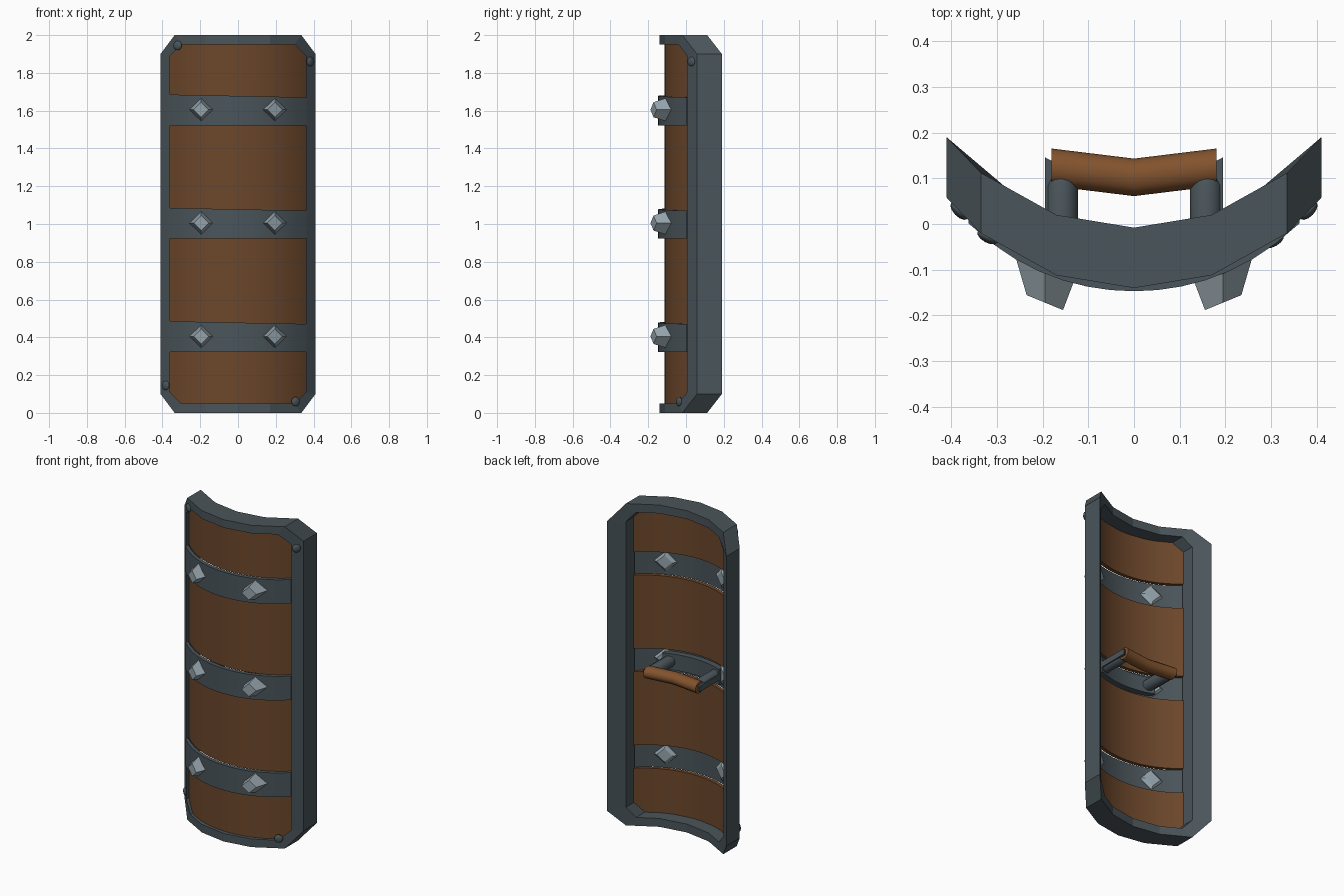
import bpy, bmesh, math

if "Cube" in bpy.data.objects:
    bpy.data.objects.remove(bpy.data.objects["Cube"])

def mat(name, c):
    m = bpy.data.materials.new(name)
    m.diffuse_color = (*c, 1)
    m.use_nodes = True
    m.node_tree.nodes["Principled BSDF"].inputs["Base Color"].default_value = m.diffuse_color
    return m

IRON = mat("dark iron", (0.068, 0.090, 0.102))
WOOD = mat("brown wood", (0.150, 0.063, 0.024))
GRIP = mat("light wood", (0.225, 0.087, 0.027))
STEEL = mat("pale steel", (0.30, 0.37, 0.41))

def make(name, verts, faces, material, smooth=False):
    me = bpy.data.meshes.new(name)
    me.from_pydata(verts, [], faces)
    bm = bmesh.new()
    bm.from_mesh(me)
    bmesh.ops.recalc_face_normals(bm, faces=bm.faces)
    bm.to_mesh(me)
    bm.free()
    ob = bpy.data.objects.new(name, me)
    bpy.context.collection.objects.link(ob)
    me.materials.append(material)
    if smooth:
        bpy.ops.object.select_all(action='DESELECT')
        ob.select_set(True)
        bpy.context.view_layer.objects.active = ob
        bpy.ops.object.shade_smooth_by_angle(angle=math.radians(35))
    return ob

def loft(name, rings, material, closed=False, smooth=False):
    """Skin a list of equal point rings; cap the ends unless closed."""
    n, k = len(rings[0]), len(rings)
    verts = [p for r in rings for p in r]
    faces = []
    for i in range(k if closed else k - 1):
        a, b = i * n, (i + 1) % k * n
        faces += [(a + j, a + (j + 1) % n, b + (j + 1) % n, b + j) for j in range(n)]
    if not closed:
        faces += [tuple(range(n)), tuple(range((k - 1) * n, k * n))]
    return make(name, verts, faces, material, smooth)

def curve(x):
    """Front surface of the bowed shield."""
    return -0.14 + 0.95 * x * x + 1.4 * x ** 4

def slab(name, half, lo, hi, front, back, material, n=14):
    """Curved plate; lo and hi give its bottom and top at each x."""
    rings = []
    for i in range(n + 1):
        x = -half + 2 * half * i / n
        f, b = curve(x) + front, curve(x) + back
        rings.append([(x, f, lo(x)), (x, f, hi(x)), (x, b, hi(x)), (x, b, lo(x))])
    return loft(name, rings, material, smooth=True)

# Rim: faceted frame with cut corners, inner wall wider at the back
KNOTS = [(0, -0.14), (0.17, -0.112), (0.335, -0.02), (0.41, 0.058)]

def facet(x):
    x = abs(x)
    for (x0, y0), (x1, y1) in zip(KNOTS, KNOTS[1:]):
        if x <= x1 + 1e-6:
            return y0 + (y1 - y0) * (x - x0) / (x1 - x0)

def outline(corner_x, side_x, top, cut):
    q = [(0, top), (0.17, top), (corner_x, top), (side_x, top - cut)]
    right = q + [(x, 2 - z) for x, z in reversed(q)]
    return right + [(-x, z) for x, z in reversed(right[1:-1])]

rings = []
for (xo, zo), (xi, zi), (xb, zb) in zip(outline(0.335, 0.41, 2.0, 0.1),
                                        outline(0.30, 0.36, 1.95, 0.06),
                                        outline(0.285, 0.335, 1.948, 0.06)):
    yo, yi, yb = facet(xo), facet(xi), facet(xb)
    rings.append([(xo, yo, zo), (xo, yo + 0.132, zo), (xb, yb + 0.132, zb),
                  (xb, yb + 0.045, zb), (xi, yi + 0.045, zi), (xi, yi, zi)])
loft("rim", rings, IRON, closed=True)

# Wooden panels between the bands, corners trimmed to sit inside the rim
trim = lambda x: max(0, abs(x) - 0.31)
BANDS = (0.4, 1.0, 1.6)
bottoms = [lambda x: 0.03 + trim(x)] + [lambda x, z=z: z + 0.075 - 0.02 * x for z in BANDS]
tops = [lambda x, z=z: z - 0.075 for z in BANDS] + [lambda x: 1.97 - trim(x)]
for i, (lo, hi) in enumerate(zip(bottoms, tops)):
    slab(f"panel_{i}", 0.38, lo, hi, 0.026, 0.05, WOOD, 24)

# Iron bands, each with two faceted studs going through
for i, z in enumerate(BANDS):
    slab(f"band_{i}", 0.362, lambda x: z - 0.078, lambda x: z + 0.078 - 0.02 * x, -0.007, 0.018, IRON)
    for s in (-1, 1):
        x = s * 0.195
        rings = []
        for off, r in ((-0.07, 0.043), (0, 0.068), (0.022, 0.068), (0.035, 0.045)):
            y = curve(x) + off
            dx, dy = r * 0.925, r * 0.38 * s
            rings.append([(x + dx, y + dy, z + 0.005), (x, y, z + 0.005 + r * 0.92),
                          (x - dx, y - dy, z + 0.005), (x, y, z + 0.005 - r * 0.92)])
        loft(f"stud_{i}_{'left' if s < 0 else 'right'}", rings, STEEL)

# Small domed rivets at the rim corners
for i, (x, z) in enumerate(((-0.32, 1.945), (0.382, 1.86), (-0.382, 0.145), (0.305, 0.06))):
    slope = (facet(x + 0.01) - facet(x - 0.01)) / 0.02
    bpy.ops.mesh.primitive_uv_sphere_add(segments=12, ring_count=8, radius=0.025,
                                         location=(x, facet(x), z),
                                         rotation=(0, 0, math.atan(slope)))
    ob = bpy.context.object
    ob.name = f"rivet_{i}"
    ob.scale = (1, 0.5, 1)
    ob.data.materials.append(IRON)
    bpy.ops.object.shade_smooth_by_angle(angle=math.radians(50))

# Handle mount: curved base plate, posts and end plates
slab("handle_base", 0.195, lambda x: 0.95, lambda x: 1.05, 0.018, 0.055, IRON, 8)
for s in (-1, 1):
    side = "left" if s < 0 else "right"
    rings = []
    for y, r in ((-0.08, 0.035), (0.085, 0.035), (0.103, 0.028), (0.112, 0.012)):
        rings.append([(s * 0.158 + r * math.cos(a), y, 1 + r * math.sin(a))
                      for a in (math.tau * k / 12 for k in range(12))])
    loft(f"handle_post_{side}", rings, IRON, smooth=True)
    loft(f"handle_end_plate_{side}",
         [[(s * x, y0, 1 - h), (s * x, y0, 1 + h), (s * x, y1, 1 + h), (s * x, y1, 1 - h)]
          for x, y0, y1, h in ((0.18, -0.07, 0.138, 0.018), (0.195, -0.07, 0.146, 0.018))], IRON)

# Bent wooden grip
rings = []
for x, y in ((-0.18, 0.124), (0, 0.102), (0.18, 0.124)):
    rings.append([(x, y + 0.041 * math.cos(a), 1 + 0.036 * math.sin(a))
                  for a in (math.tau * k / 12 for k in range(12))])
loft("handle_grip", rings, GRIP, smooth=True)
